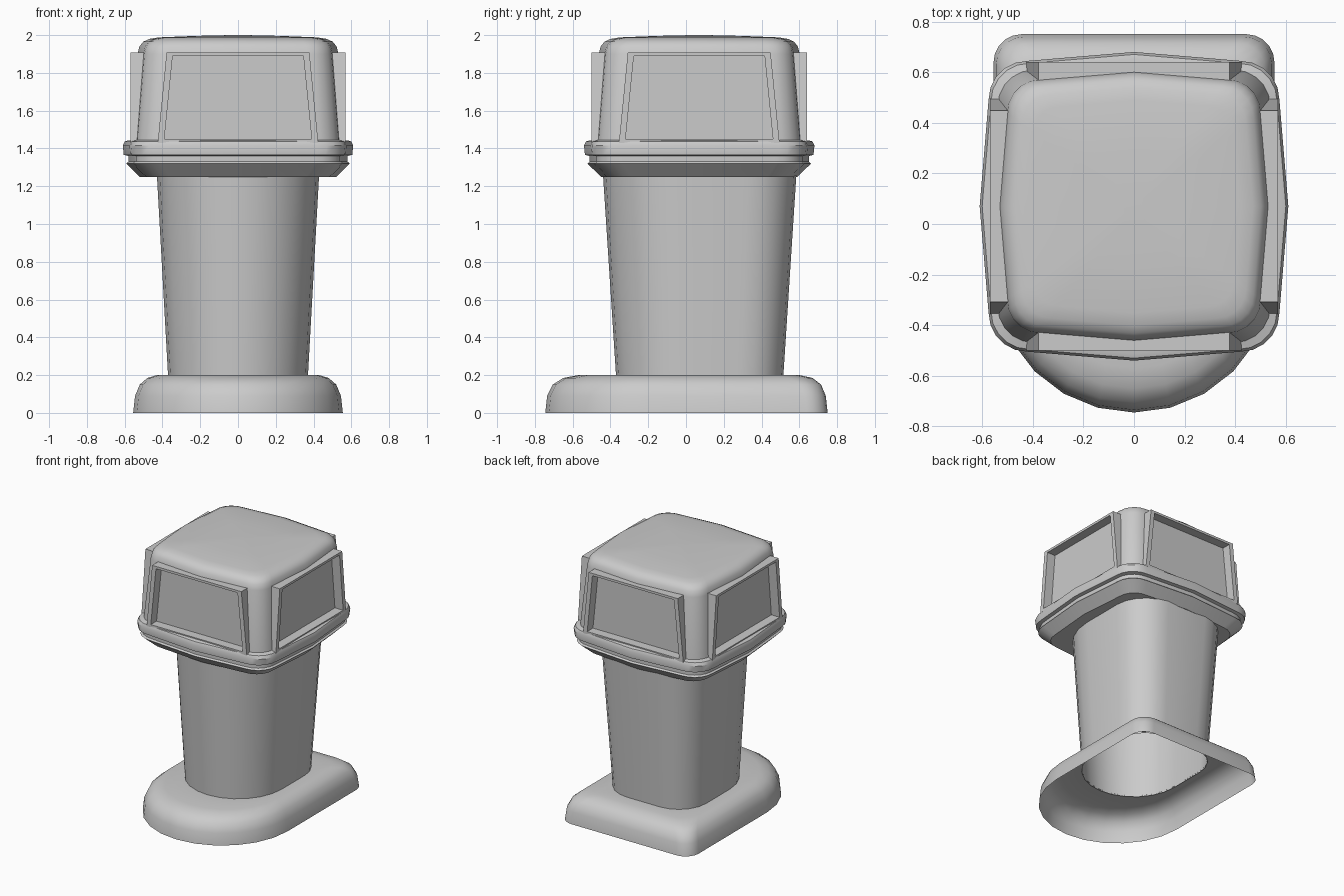
import bpy, bmesh
from math import sin, cos, pi, radians
from mathutils import Matrix

if "Cube" in bpy.data.objects:
    bpy.data.objects.remove(bpy.data.objects["Cube"])

CY = 0.07  # head centre in y


def finish(name, bm, smooth=30):
    bmesh.ops.recalc_face_normals(bm, faces=bm.faces)
    me = bpy.data.meshes.new(name)
    bm.to_mesh(me)
    bm.free()
    ob = bpy.data.objects.new(name, me)
    bpy.context.collection.objects.link(ob)
    if smooth:
        smooth_it(ob, smooth)
    return ob


def smooth_it(ob, angle):
    bpy.ops.object.select_all(action='DESELECT')
    ob.select_set(True)
    bpy.context.view_layer.objects.active = ob
    bpy.ops.object.shade_smooth_by_angle(angle=radians(angle))


def loft(bm, rings, cap_start=False, cap_end=False):
    loops = [[bm.verts.new(p) for p in r] for r in rings]
    n = len(loops[0])
    for a, b in zip(loops, loops[1:]):
        for i in range(n):
            j = (i + 1) % n
            bm.faces.new((a[i], a[j], b[j], b[i]))
    if cap_start:
        bm.faces.new(loops[0])
    if cap_end:
        bm.faces.new(loops[-1])


def d_ring(z, w, front, back, r, seg=12, corner=5):
    """Half-round front, straight sides, rounded back corners."""
    c = front + w
    pts = [(-w * cos(pi * i / seg), c - w * sin(pi * i / seg), z) for i in range(seg + 1)]
    for sx, a0 in ((1, 0), (-1, pi / 2)):
        for i in range(corner + 1):
            a = a0 + pi / 2 * i / corner
            pts.append((sx * (w - r) + r * cos(a), back - r + r * sin(a), z))
    return pts


def head_ring(z, h, corner=5):
    """Rounded square whose sides bow out to one middle point."""
    e, r = h * 0.942, h * 0.25
    pts = []
    for k in range(4):
        t = k * pi / 2
        quarter = [(h, 0)] + [(e - r + r * cos(pi / 2 * i / corner),
                               e - r + r * sin(pi / 2 * i / corner)) for i in range(corner + 1)]
        pts += [(x * cos(t) - y * sin(t), CY + x * sin(t) + y * cos(t), z) for x, y in quarter]
    return pts


# Hollow foot with rounded shoulder
bm = bmesh.new()
loft(bm, [d_ring(0, .555, -.745, .75, .11),
          d_ring(.09, .545, -.735, .74, .11),
          d_ring(.15, .52, -.705, .715, .11),
          d_ring(.185, .48, -.65, .67, .12),
          d_ring(.2, .43, -.57, .60, .14),
          d_ring(.2, .37, -.37, .515, .23)])
finish("base", bm, 45)

# Tapered bin body
bm = bmesh.new()
loft(bm, [d_ring(.19, .37, -.37, .515, .23), d_ring(1.27, .43, -.44, .585, .26)])
finish("body", bm, 40)

# Head: skirt, rim, hood and domed roof
profile = [(1.25, .52), (1.32, .592), (1.33, .58), (1.36, .58), (1.366, .605), (1.415, .61),
           (1.437, .60), (1.445, .572), (1.90, .532), (1.94, .522), (1.965, .502),
           (1.98, .47), (1.988, .42), (1.996, .22), (2.0, .04)]
bm = bmesh.new()
loft(bm, [head_ring(z, h) for z, h in profile], True, True)
head = finish("head", bm, 0)


def trapezoid(d, wb, zb, wt, zt, k):
    m = Matrix.Translation((0, CY, 0)) @ Matrix.Rotation(k * pi / 2, 4, 'Z')
    return [(m @ Matrix.Translation((x, -d, z))).translation
            for x, z in ((-wb, zb), (wb, zb), (wt, zt), (-wt, zt))]


# Cut the window openings into the head
bm = bmesh.new()
mid = (.405, 1.442, .358, 1.897)
for k in range(4):
    loft(bm, [trapezoid(.48, *mid, k), trapezoid(.7, *mid, k)], True, True)
cutter = finish("window_cutter", bm, 0)
cutter.hide_render = True
mod = head.modifiers.new("windows", 'BOOLEAN')
mod.object = cutter
mod.operation = 'DIFFERENCE'
mod.solver = 'EXACT'
bpy.context.view_layer.objects.active = head
bpy.ops.object.modifier_apply(modifier="windows")
bpy.data.objects.remove(cutter)
smooth_it(head, 35)

# Boxed window frames with recessed flaps, one per side
outer = (.425, 1.43, .378, 1.908)
inner = (.39, 1.45, .346, 1.89)
for k, side in enumerate(("front", "right", "back", "left")):
    bm = bmesh.new()
    loft(bm, [trapezoid(.485, *outer, k), trapezoid(.57, *outer, k),
              trapezoid(.57, *inner, k), trapezoid(.50, *inner, k)], False, True)
    finish("window_frame_" + side, bm, 0)
